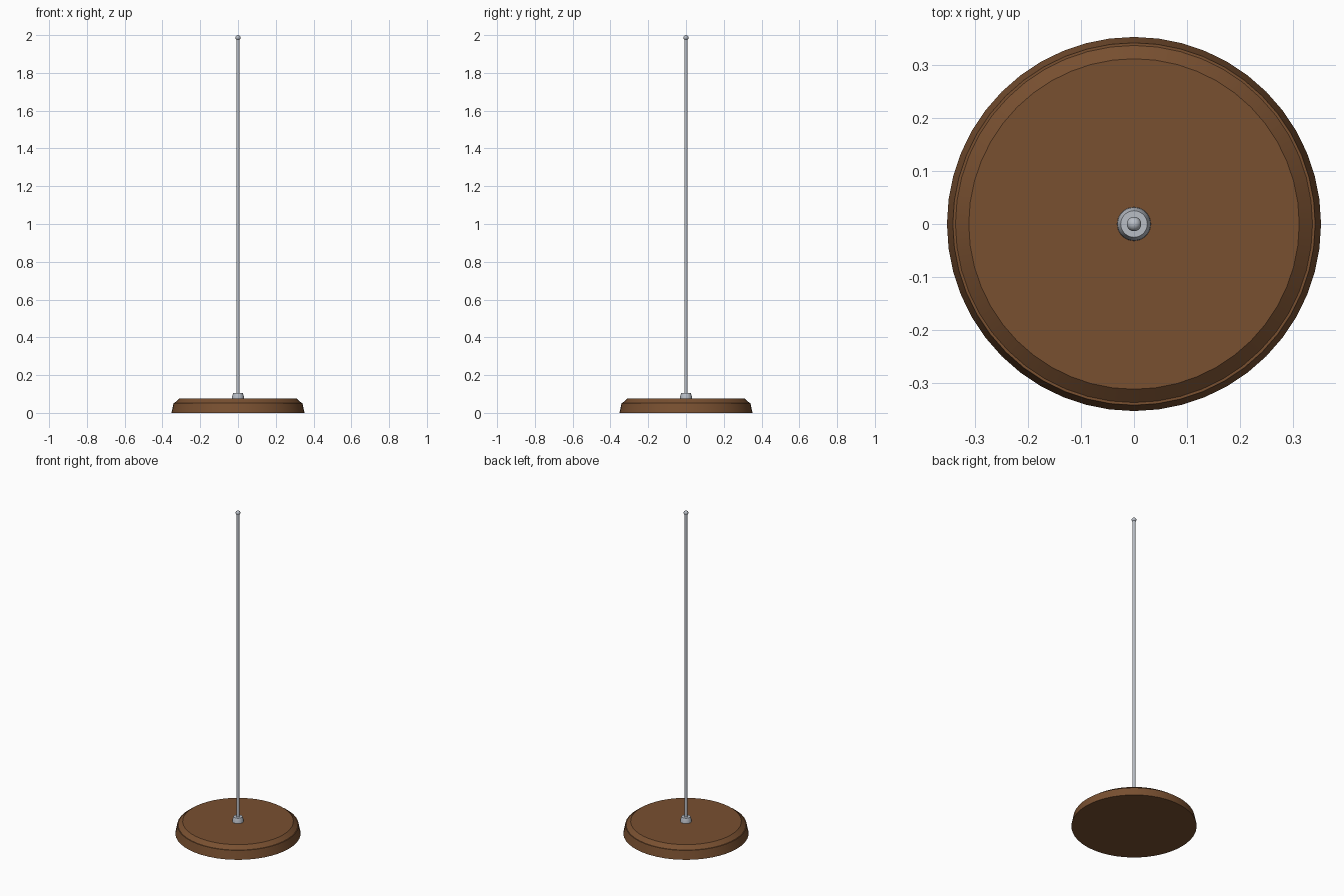
import bpy
import bmesh
from math import radians, sin, cos, pi

cube = bpy.data.objects.get("Cube")
if cube:
    bpy.data.objects.remove(cube, do_unlink=True)


def material(name, rgb, metallic, roughness):
    mat = bpy.data.materials.new(name)
    mat.use_nodes = True
    mat.diffuse_color = (*rgb, 1)
    shader = mat.node_tree.nodes["Principled BSDF"]
    shader.inputs["Base Color"].default_value = (*rgb, 1)
    shader.inputs["Metallic"].default_value = metallic
    shader.inputs["Roughness"].default_value = roughness
    return mat


def turned(name, profile, sides, mat):
    """Revolve (radius, height) points about z; zero radius makes a pole."""
    bm = bmesh.new()
    verts = [bm.verts.new((r, 0, z)) for r, z in profile]
    edges = [bm.edges.new(pair) for pair in zip(verts, verts[1:])]
    bmesh.ops.spin(bm, geom=verts + edges, cent=(0, 0, 0), axis=(0, 0, 1),
                   angle=2 * pi, steps=sides, use_merge=True)
    bmesh.ops.remove_doubles(bm, verts=bm.verts, dist=0.00001)
    bmesh.ops.recalc_face_normals(bm, faces=bm.faces)
    mesh = bpy.data.meshes.new(name)
    bm.to_mesh(mesh)
    bm.free()
    mesh.materials.append(mat)
    obj = bpy.data.objects.new(name, mesh)
    bpy.context.collection.objects.link(obj)
    bpy.ops.object.select_all(action="DESELECT")
    obj.select_set(True)
    bpy.context.view_layer.objects.active = obj
    bpy.ops.object.shade_smooth_by_angle(angle=radians(30))
    return obj


wood = material("brown wood", (0.19, 0.08, 0.03), 0, 0.5)
steel = material("grey steel", (0.48, 0.51, 0.56), 0, 0.35)

# Round base with sloped side, narrow step and chamfered rim
turned("base", [(0, 0), (0.352, 0), (0.341, 0.053), (0.336, 0.053),
                (0.311, 0.075), (0, 0.075)], 48, wood)

# Collar holding the rod
turned("collar", [(0, 0.07), (0.032, 0.07), (0.031, 0.088),
                  (0.025, 0.105), (0, 0.105)], 32, steel)

# Thin upright rod
turned("rod", [(0, 0.07), (0.009, 0.07), (0.009, 1.985), (0, 1.985)], 20, steel)

# Ball tip
radius, rings = 0.0135, 12
arc = [(radius * sin(pi * i / rings), 2 - radius - radius * cos(pi * i / rings))
       for i in range(rings + 1)]
turned("ball_tip", arc, 20, steel)
